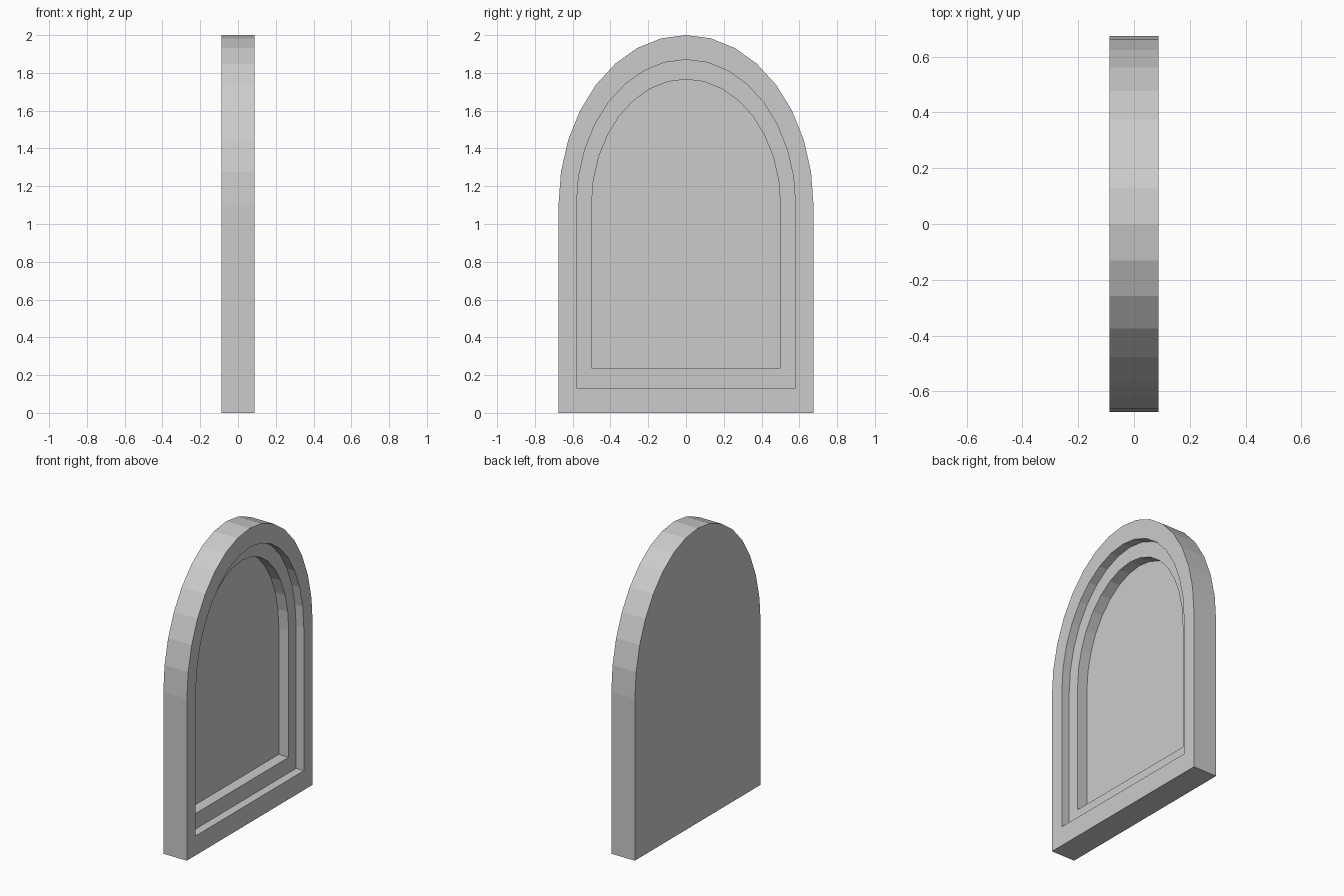
import bpy, bmesh, math

if "Cube" in bpy.data.objects:
    bpy.data.objects.remove(bpy.data.objects["Cube"])

SPRING = 1.10   # height where the arch starts
SEGS = 16       # facets in the arch
HALF_T = 0.0885
STEP1 = HALF_T - 0.058   # floor of first recess
STEP2 = HALF_T - 0.132   # floor of second recess


def arch_ring(bm, x, half_w, bottom, top):
    """Arched outline: flat sill, straight sides, elliptical head."""
    pts = [(-half_w, bottom), (half_w, bottom)]
    for i in range(SEGS + 1):
        a = math.pi * i / SEGS
        pts.append((half_w * math.cos(a), SPRING + (top - SPRING) * math.sin(a)))
    return [bm.verts.new((x, y, z)) for y, z in pts]


def bridge(bm, a, b):
    n = len(a)
    for i in range(n):
        j = (i + 1) % n
        bm.faces.new((a[i], a[j], b[j], b[i]))


outer = (0.675, 0.0, 2.0)
middle = (0.58, 0.132, 1.87)
inner = (0.50, 0.238, 1.766)

# Arched panel: outlines from the flat back, over the rim, into the stepped recess
bm = bmesh.new()
rings = [arch_ring(bm, x, *shape) for x, shape in (
    (-HALF_T, outer), (HALF_T, outer),
    (HALF_T, middle), (STEP1, middle),
    (STEP1, inner), (STEP2, inner))]
for a, b in zip(rings, rings[1:]):
    bridge(bm, a, b)
bm.faces.new(rings[0])
bm.faces.new(rings[-1])
bmesh.ops.recalc_face_normals(bm, faces=bm.faces)

mesh = bpy.data.meshes.new("arched_panel")
bm.to_mesh(mesh)
bm.free()
panel = bpy.data.objects.new("arched_panel", mesh)
bpy.context.collection.objects.link(panel)
